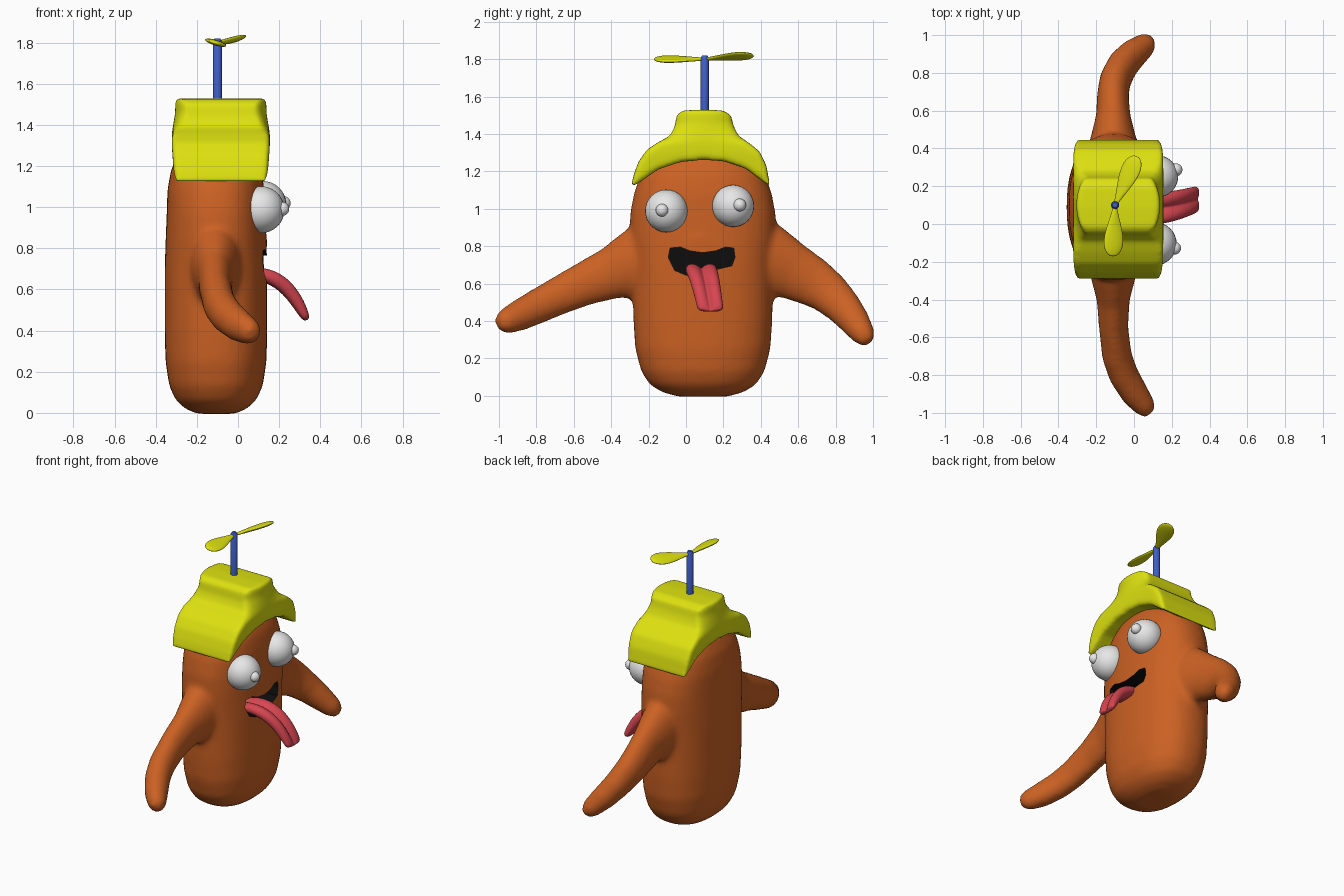
import bpy, bmesh, math
from mathutils import Vector

if "Cube" in bpy.data.objects:
    bpy.data.objects.remove(bpy.data.objects["Cube"])


def material(name, rgb):
    m = bpy.data.materials.new(name)
    m.diffuse_color = (*rgb, 1)
    m.use_nodes = True
    m.node_tree.nodes["Principled BSDF"].inputs["Base Color"].default_value = m.diffuse_color
    return m


ORANGE = material("orange skin", (0.60, 0.12, 0.017))
YELLOW = material("yellow cloth", (0.72, 0.75, 0.005))
BLUE = material("blue pole", (0.05, 0.11, 0.58))
WHITE = material("eye white", (0.8, 0.8, 0.8))
RED = material("tongue red", (0.68, 0.06, 0.08))
BLACK = material("mouth black", (0.004, 0.004, 0.004))


def make(name, bm, mat):
    bmesh.ops.recalc_face_normals(bm, faces=bm.faces)
    me = bpy.data.meshes.new(name)
    bm.to_mesh(me)
    bm.free()
    me.materials.append(mat)
    ob = bpy.data.objects.new(name, me)
    bpy.context.collection.objects.link(ob)
    return ob


def activate(ob):
    bpy.ops.object.select_all(action='DESELECT')
    ob.select_set(True)
    bpy.context.view_layer.objects.active = ob


def smooth(ob, angle=60):
    activate(ob)
    bpy.ops.object.shade_smooth_by_angle(angle=math.radians(angle))


def apply_mod(ob, kind, **props):
    mod = ob.modifiers.new(kind.title(), kind)
    for k, v in props.items():
        setattr(mod, k, v)
    activate(ob)
    bpy.ops.object.modifier_apply(modifier=mod.name)


def loft(bm, rings):
    """Skin a list of point rings and cap both ends."""
    vs = [[bm.verts.new(p) for p in r] for r in rings]
    n = len(vs[0])
    for a, b in zip(vs, vs[1:]):
        for i in range(n):
            bm.faces.new((a[i], a[(i + 1) % n], b[(i + 1) % n], b[i]))
    bm.faces.new(vs[0][::-1])
    bm.faces.new(vs[-1])


def oval(c, u, v, power=2.0, n=32):
    pts = []
    for i in range(n):
        a = 2 * math.pi * i / n
        f = lambda t: math.copysign(abs(t) ** (2 / power), t)
        pts.append(Vector(c) + Vector(u) * f(math.cos(a)) + Vector(v) * f(math.sin(a)))
    return pts


def prism(bm, outline, x0, x1):
    loft(bm, [[(x, y, z) for y, z in outline] for x in (x0, x1)])


def sphere(name, c, r, mat):
    bm = bmesh.new()
    bmesh.ops.create_uvsphere(bm, u_segments=32, v_segments=16, radius=r)
    bmesh.ops.translate(bm, vec=c, verts=bm.verts)
    smooth(make(name, bm, mat))


# Body: stacked rounded sections (z, half depth x, half width y)
bm = bmesh.new()
sections = [(-0.005, .09, .13), (.02, .15, .22), (.06, .195, .285), (.13, .228, .33),
            (.25, .246, .362), (.4, .25, .372), (.7, .25, .378), (.85, .245, .39),
            (.97, .24, .39), (1.08, .237, .37), (1.18, .22, .335), (1.27, .18, .26),
            (1.35, .09, .13)]
loft(bm, [oval((-.107, .09, z), (hx, 0, 0), (0, hy, 0), 2.35) for z, hx, hy in sections])

# Arms: paths of (x, y, z, half depth, half height), bent forwards at the hands
arms = [
    [(-.11, -.1, .74, .14, .22), (-.11, -.28, .70, .12, .19), (-.11, -.4, .655, .088, .142),
     (-.108, -.55, .595, .078, .118), (-.09, -.7, .525, .08, .102), (-.055, -.8, .475, .08, .094),
     (.005, -.9, .425, .075, .084), (.06, -.97, .395, .06, .068), (.085, -1.005, .385, .035, .04)],
    [(-.11, .28, .74, .14, .22), (-.11, .46, .715, .12, .2), (-.11, .57, .665, .092, .155),
     (-.112, .68, .607, .085, .135), (-.10, .76, .553, .084, .118), (-.06, .84, .475, .082, .1),
     (-.005, .9, .40, .078, .085), (.06, .95, .325, .064, .066), (.09, .975, .285, .035, .035)]]
for arm in arms:
    rings = []
    for i, (x, y, z, hx, hz) in enumerate(arm):
        a, b = arm[max(i - 1, 0)], arm[min(i + 1, len(arm) - 1)]
        d = Vector((b[0] - a[0], b[1] - a[1], b[2] - a[2])).normalized()
        up = Vector((1, 0, 0)).cross(d).normalized()
        rings.append(oval((x, y, z), d.cross(up) * hx, up * hz, 2, 20))
    loft(bm, rings)

# Upper lip bulge
lip = bmesh.ops.create_uvsphere(bm, u_segments=24, v_segments=12, radius=1)['verts']
for v in lip:
    v.co = Vector((.085 + v.co.x * .06, .08 + v.co.y * .17, .835 + v.co.z * .045))
body = make("body", bm, ORANGE)
apply_mod(body, 'REMESH', mode='VOXEL', voxel_size=.017)
apply_mod(body, 'SMOOTH', factor=.5, iterations=14)

# Mouth: black-lined hollow cut into the body
bm = bmesh.new()
prism(bm, [(-.095, .74), (-.085, .79), (-.03, .795), (.02, .775), (.09, .765), (.16, .775),
           (.21, .795), (.255, .79), (.262, .74), (.245, .695), (.16, .675), (.1, .65),
           (.0, .645), (-.06, .67)], -.06, .3)
cutter = make("mouth_cutter", bm, BLACK)
cutter.hide_render = True
body.data.materials.append(BLACK)
apply_mod(body, 'BOOLEAN', operation='DIFFERENCE', solver='EXACT',
          object=cutter, material_mode='TRANSFER')
bpy.data.objects.remove(cutter)
smooth(body, 45)

# Tongue: grooved strip curling out and down, (x, y, z, half width, tilt)
bm = bmesh.new()
cross = [(-1, 0), (-.85, .8), (-.5, 1), (-.18, .7), (0, .1), (.18, .7), (.5, 1), (.85, .8),
         (1, 0), (.85, -.8), (.4, -1), (0, -1), (-.4, -1), (-.85, -.8)]
rings = []
for x, y, z, w, t, h in [(-.03, .08, .665, .085, 0, .03), (.08, .08, .68, .088, 5, .034),
                         (.16, .085, .665, .088, 20, .038), (.23, .1, .62, .083, 40, .038),
                         (.285, .115, .55, .078, 55, .034), (.322, .128, .48, .074, 63, .026),
                         (.336, .132, .45, .07, 65, .015)]:
    t = math.radians(t)
    rings.append([(x + math.sin(t) * b * h, y + a * w, z + math.cos(t) * b * h)
                  for a, b in cross])
loft(bm, rings)
tongue = make("tongue", bm, RED)
apply_mod(tongue, 'SUBSURF', levels=2)
smooth(tongue)

# Eyes and pupils
for side, c, r, p in [("left", (.112, -.105, .988), .114, (.215, -.128, .992)),
                      ("right", (.122, .252, 1.015), .112, (.222, .287, 1.02))]:
    sphere(side + "_eye", c, r, WHITE)
    sphere(side + "_pupil", p, .034, WHITE)

# Hat: arched profile run front to back, crown flat on top
outline = [(-.295, 1.115), (-.28, 1.18), (-.255, 1.25), (-.21, 1.315), (-.15, 1.355),
           (-.085, 1.39), (-.06, 1.44), (-.05, 1.5), (-.02, 1.525), (.09, 1.53), (.2, 1.525),
           (.24, 1.5), (.255, 1.44), (.28, 1.39), (.34, 1.35), (.395, 1.305), (.43, 1.23),
           (.45, 1.12), (.405, 1.15), (.32, 1.215), (.2, 1.255), (.09, 1.262), (-.03, 1.25),
           (-.15, 1.21), (-.25, 1.14)]
bm = bmesh.new()
prism(bm, outline, -.322, .155)
hat = make("hat", bm, YELLOW)
apply_mod(hat, 'REMESH', mode='VOXEL', voxel_size=.012)
# round off the crown in plan and draw the lower brim in a little
for v in hat.data.vertices:
    z, k = v.co.z, max(0, min(1, (v.co.z - 1.36) / .1))
    fit = math.sqrt(max(0, 1 - (abs(v.co.y - .1) / .2) ** 2 * .6)) if k else 1
    s = 1 + (fit * .93 - 1) * k if k else 1 - max(0, 1.3 - z) * .3
    v.co.x = -.085 + (v.co.x + .085) * s
apply_mod(hat, 'SMOOTH', factor=.5, iterations=14)
smooth(hat)

# Pole
bm = bmesh.new()
loft(bm, [oval((-.1, .1, z), (r, 0, 0), (0, r, 0), 2, 16)
          for z, r in [(1.49, .022), (1.805, .022), (1.82, .014)]])
smooth(make("propeller_pole", bm, BLUE), 40)

# Propeller blades: twisted teardrops
for name, tip, lean in [("propeller_blade_left", (-.112, -.172, 1.80), -.3),
                        ("propeller_blade_right", (.015, .36, 1.822), .35)]:
    root = Vector((-.1, .1, 1.80))
    d = Vector(tip) - root
    side = Vector((0, 0, 1)).cross(d).normalized()
    if side.x < 0:
        side = -side
    side = (side + Vector((0, 0, lean))).normalized()
    nrm = side.cross(d).normalized()
    bm = bmesh.new()
    loft(bm, [oval(root + d * t, side * w, nrm * h, 2, 16) for t, w, h in
              [(0, .01, .008), (.15, .018, .01), (.35, .036, .012), (.6, .055, .014),
               (.8, .056, .014), (.93, .04, .011), (1, .016, .005)]])
    blade = make(name, bm, YELLOW)
    apply_mod(blade, 'SUBSURF', levels=1)
    smooth(blade)
